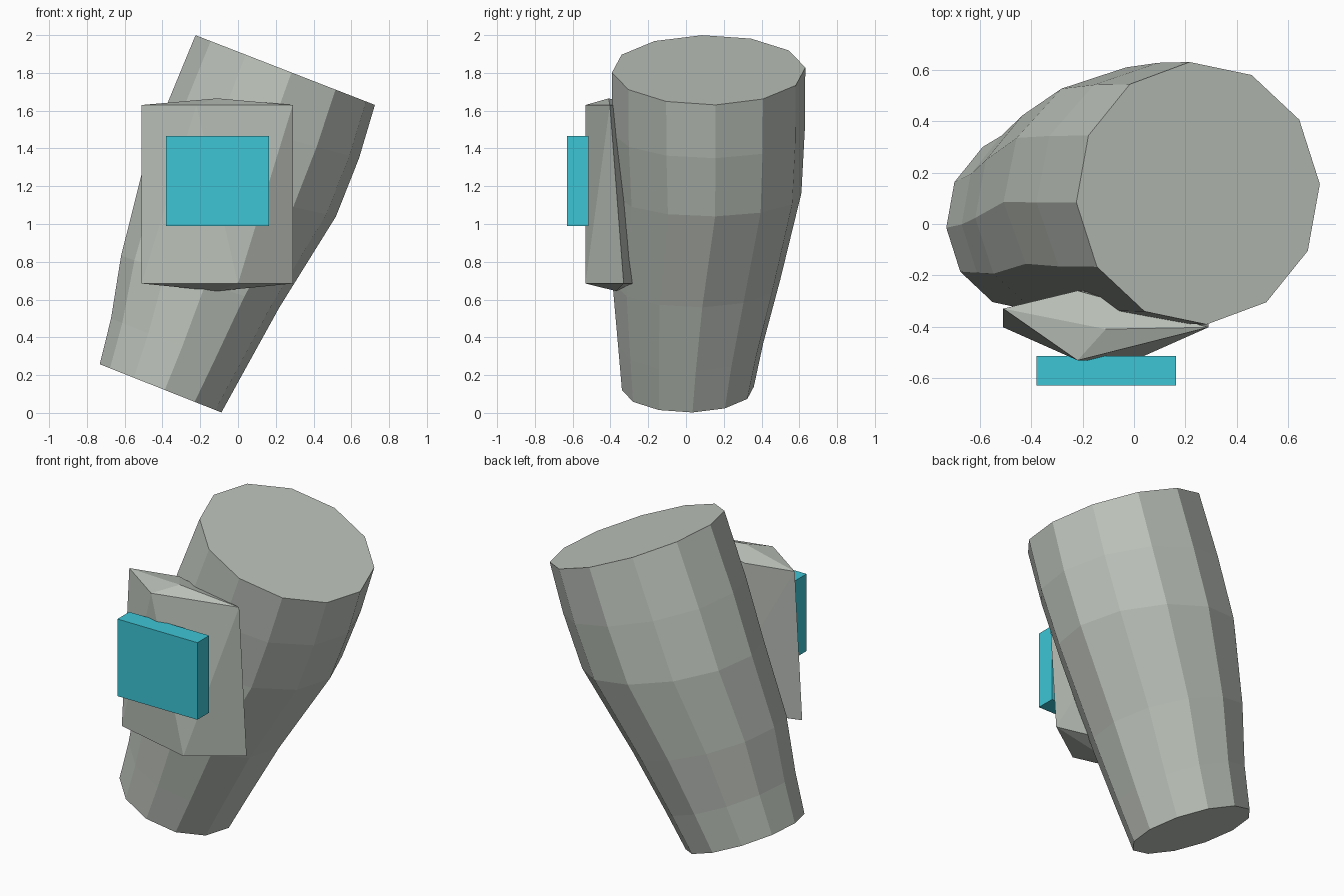
import bpy, bmesh, math

if "Cube" in bpy.data.objects:
    bpy.data.objects.remove(bpy.data.objects["Cube"])

SIDES = 12
TURN = math.radians(4)


def material(name, rgb):
    m = bpy.data.materials.new(name)
    m.diffuse_color = (*rgb, 1)
    m.use_nodes = True
    m.node_tree.nodes["Principled BSDF"].inputs["Base Color"].default_value = m.diffuse_color
    return m


def make_object(name, bm, mat):
    bmesh.ops.recalc_face_normals(bm, faces=bm.faces[:])
    mesh = bpy.data.meshes.new(name)
    bm.to_mesh(mesh)
    bm.free()
    mesh.materials.append(mat)
    ob = bpy.data.objects.new(name, mesh)
    bpy.context.collection.objects.link(ob)
    return ob


grey = material("pale grey", (0.515, 0.552, 0.503))
cyan = material("cyan", (0.048, 0.558, 0.665))

# Tapered, leaning forearm: centre x, y, z, half width x, half depth y, tilt rise
rings = [
    (-0.41, 0.01, 0.13, 0.323, 0.35, 0.128),
    (-0.32, 0.025, 0.36, 0.353, 0.385, 0.14),
    (-0.20, 0.055, 0.695, 0.42, 0.445, 0.137),
    (0.005, 0.12, 1.155, 0.515, 0.492, 0.115),
    (0.13, 0.12, 1.485, 0.512, 0.51, 0.137),
    (0.25, 0.12, 1.815, 0.476, 0.513, 0.185),
]
bm = bmesh.new()
loops = []
for cx, cy, cz, hx, hy, rise in rings:
    loop = []
    for i in range(SIDES):
        a = TURN + math.tau * i / SIDES
        loop.append(bm.verts.new((cx + hx * math.cos(a),
                                  cy + hy * math.sin(a),
                                  cz - rise * math.cos(a))))
    loops.append(loop)
for low, high in zip(loops, loops[1:]):
    for i in range(SIDES):
        j = (i + 1) % SIDES
        bm.faces.new((low[i], low[j], high[j], high[i]))
bm.faces.new(loops[0])
bm.faces.new(loops[-1])
make_object("forearm", bm, grey)

# Faceted mounting block: a four-cornered section, mirrored at the lower end
section = [(-0.40, -0.33), (-0.11, -0.532), (0.40, -0.403), (-0.11, -0.26)]
bm = bmesh.new()
for side, z, peak_y, peak_z in ((1, 1.63, -0.41, 1.665), (-1, 0.685, -0.37, 0.645)):
    for x, y in section:
        bm.verts.new((-0.11 + side * x, y, z))
    bm.verts.new((-0.11, peak_y, peak_z))
bmesh.ops.convex_hull(bm, input=bm.verts[:])
make_object("mounting_block", bm, grey)

# Display panel on the front
bm = bmesh.new()
bmesh.ops.create_cube(bm, size=1)
bmesh.ops.scale(bm, vec=(0.545, 0.115, 0.475), verts=bm.verts[:])
bmesh.ops.translate(bm, vec=(-0.108, -0.573, 1.228), verts=bm.verts[:])
make_object("display_panel", bm, cyan)
